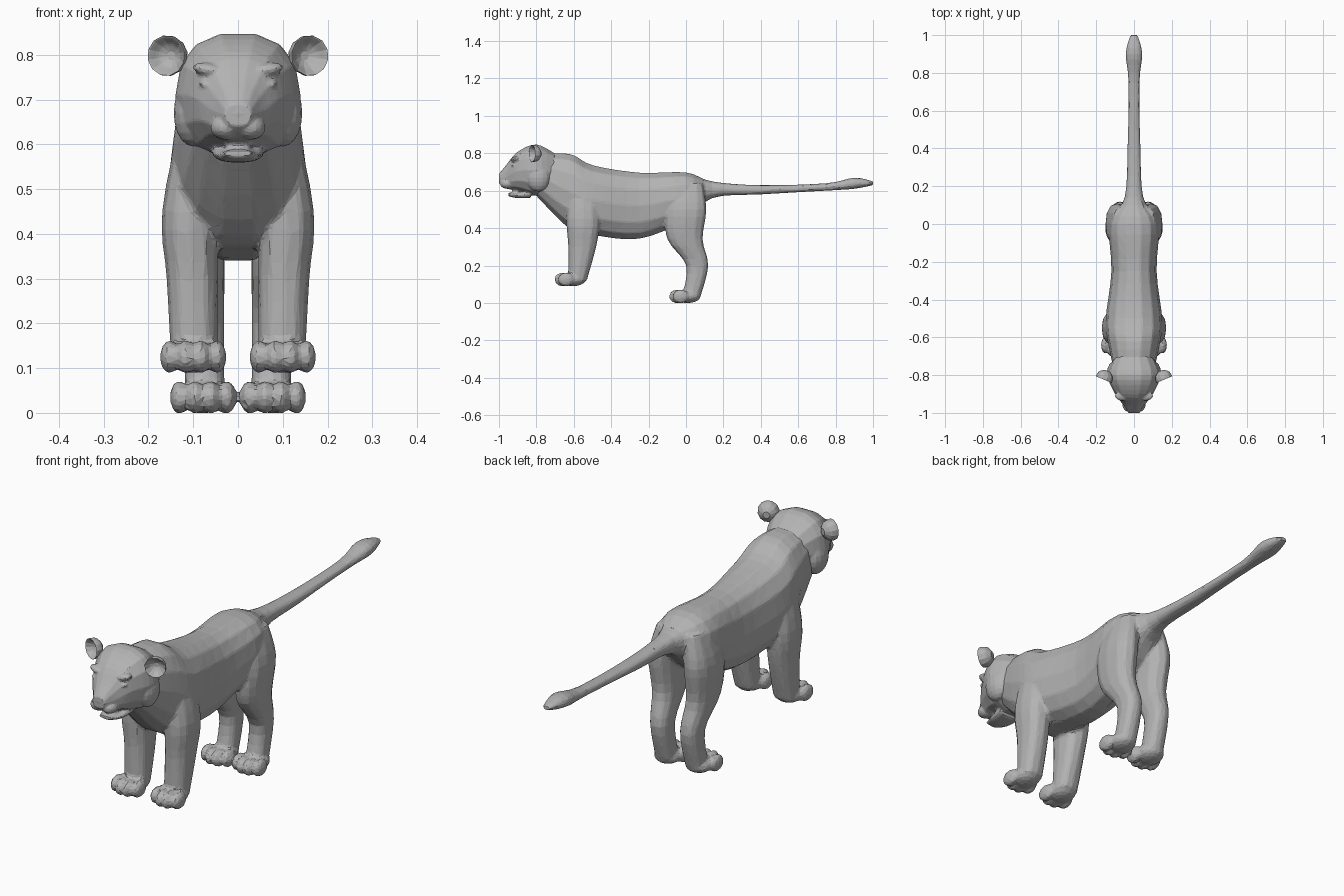
import bpy, bmesh, math
from mathutils import Matrix, Vector

cube = bpy.data.objects.get("Cube")
if cube:
    bpy.data.objects.remove(cube, do_unlink=True)

fur = bpy.data.materials.new("plain grey")
fur.use_nodes = True
grey = (0.45, 0.45, 0.45, 1)
fur.diffuse_color = grey
fur.node_tree.nodes["Principled BSDF"].inputs["Base Color"].default_value = grey


def flow(rings, steps=4):
    """Add smoothly curved in-between rings to a few key rings."""
    keys = [Vector(ring) for ring in rings]
    padded = [keys[0]] + keys + [keys[-1]]
    result = []
    for before, start, end, after in zip(padded, padded[1:], padded[2:], padded[3:]):
        leave, arrive = (end - before) / 2, (after - start) / 2
        for step in range(steps):
            f = step / steps
            ease = f * f * (3 - 2 * f)
            result.append(start.lerp(end, ease)
                          + leave * f * (1 - f) ** 2 - arrive * f * f * (1 - f))
    return result + [keys[-1]]


def loft(bm, rings, place, sides=14, power=0.85):
    """Skin a row of rounded rings; each ring is (t, u_min, u_max, v_min, v_max)."""
    rows = []
    for t, u_min, u_max, v_min, v_max in flow(rings):
        row = []
        for i in range(sides):
            angle = math.tau * i / sides
            across, up = [math.copysign(abs(n) ** power, n)
                          for n in (math.cos(angle), math.sin(angle))]
            u = (u_min + u_max + (u_max - u_min) * across) / 2
            v = (v_min + v_max + (v_max - v_min) * up) / 2
            row.append(bm.verts.new(place(t, u, v)))
        rows.append(row)
    for low, high in zip(rows, rows[1:]):
        for i in range(sides):
            j = (i + 1) % sides
            bm.faces.new((low[i], low[j], high[j], high[i]))
    bm.faces.new(rows[0])
    bm.faces.new(rows[-1])


def along_y(bm, rings):
    """Loft on the middle plane; rings are (y, bottom, top, half width)."""
    loft(bm, [(y, -width, width, bottom, top) for y, bottom, top, width in rings],
         lambda t, u, v: (u, t, v))


def leg(bm, side, inner, rings):
    """Upright loft; rings are (z, outer x, front y, back y)."""
    loft(bm, [(z, inner, outer, front, back) for z, outer, front, back in rings],
         lambda t, u, v: (side * u, v, t), sides=12)


def blob(bm, centre, radii, turn=0):
    matrix = (Matrix.Translation(Vector(centre)) @ Matrix.Rotation(turn, 4, 'Y')
              @ Matrix.Diagonal((*radii, 1)))
    bmesh.ops.create_uvsphere(bm, u_segments=16, v_segments=10, radius=1, matrix=matrix)


def paw(bm, side, x, y, floor):
    """A pad with four toes, the outer two set back."""
    height = floor + 0.035
    blob(bm, (side * x, y + 0.055, height), (0.06, 0.07, 0.036))
    for toe in (-1.5, -0.5, 0.5, 1.5):
        setback = 0.018 if abs(toe) > 1 else 0
        blob(bm, (side * (x + toe * 0.035), y + setback, height), (0.022, 0.044, 0.037))


def finish(bm, name):
    bmesh.ops.recalc_face_normals(bm, faces=bm.faces)
    mesh = bpy.data.meshes.new(name)
    bm.to_mesh(mesh)
    bm.free()
    mesh.materials.append(fur)
    obj = bpy.data.objects.new(name, mesh)
    bpy.context.collection.objects.link(obj)
    return obj


def fuse(obj, voxel, smoothing, ratio):
    """Melt overlapping parts into one faceted skin."""
    remesh = obj.modifiers.new("fuse", 'REMESH')
    remesh.mode = 'VOXEL'
    remesh.voxel_size = voxel
    soft = obj.modifiers.new("soften", 'SMOOTH')
    soft.factor = 0.5
    soft.iterations = smoothing
    facet = obj.modifiers.new("facet", 'DECIMATE')
    facet.ratio = ratio
    facet.use_symmetry = True
    facet.symmetry_axis = 'X'


# Neck, trunk and tail in one sweep
bm = bmesh.new()
along_y(bm, [
    (-0.8, 0.57, 0.8, 0.1), (-0.62, 0.39, 0.8, 0.14), (-0.5, 0.36, 0.74, 0.15),
    (-0.25, 0.34, 0.7, 0.12), (0, 0.44, 0.7, 0.13), (0.14, 0.56, 0.65, 0.05),
    (0.4, 0.58, 0.63, 0.035), (0.75, 0.6, 0.64, 0.03),
    (0.9, 0.61, 0.67, 0.045), (1, 0.63, 0.65, 0.02)])

# Legs and paws
for side in (1, -1):
    leg(bm, side, 0.045, [
        (0.65, 0.13, -0.62, -0.48), (0.45, 0.17, -0.64, -0.46),
        (0.3, 0.16, -0.63, -0.48), (0.12, 0.15, -0.63, -0.53)])
    paw(bm, side, 0.1, -0.66, 0.09)
    leg(bm, side, 0.03, [
        (0.64, 0.11, -0.06, 0.09), (0.5, 0.15, -0.11, 0.11),
        (0.34, 0.14, -0.1, 0.09), (0.2, 0.12, 0, 0.12), (0.04, 0.12, -0.02, 0.08)])
    paw(bm, side, 0.078, -0.047, 0)
fuse(finish(bm, "body"), 0.008, 3, 0.09)

# Skull and muzzle
bm = bmesh.new()
along_y(bm, [
    (-1, 0.64, 0.69, 0.03), (-0.96, 0.61, 0.74, 0.055), (-0.9, 0.6, 0.81, 0.1),
    (-0.8, 0.57, 0.85, 0.14), (-0.7, 0.6, 0.8, 0.1)])
# Lower jaw, tongue and nose pad
along_y(bm, [
    (-0.95, 0.57, 0.59, 0.03), (-0.9, 0.56, 0.59, 0.05), (-0.83, 0.56, 0.61, 0.06)])
blob(bm, (0, -0.9, 0.597), (0.03, 0.03, 0.01))
blob(bm, (0, -0.984, 0.67), (0.034, 0.018, 0.014))
# Lips, cheeks, eyelids and brows
for side in (1, -1):
    blob(bm, (side * 0.028, -0.955, 0.638), (0.034, 0.04, 0.028))
    blob(bm, (side * 0.1, -0.79, 0.67), (0.044, 0.065, 0.075))
    blob(bm, (side * 0.064, -0.92, 0.73), (0.024, 0.016, 0.01), -side * 0.3)
    blob(bm, (side * 0.06, -0.91, 0.765), (0.042, 0.026, 0.016), -side * 0.2)
fuse(finish(bm, "head"), 0.005, 2, 0.13)

# Cupped ears; the profile is (depth, radius) from the back to inside the cup
cup = [(0.03, 0.015), (0.01, 0.04), (-0.02, 0.045), (0, 0.027), (0.01, 0.01)]
for side, label in ((1, "left"), (-1, "right")):
    bm = bmesh.new()
    loft(bm, [(depth, -r, r, -r, r) for depth, r in cup],
         lambda t, u, v: (u, t, v), sides=12, power=1)
    ear = finish(bm, label + "_ear")
    ear.location = (side * 0.153, -0.805, 0.798)
    ear.rotation_euler = (0, side * 0.2, side * 0.4)
